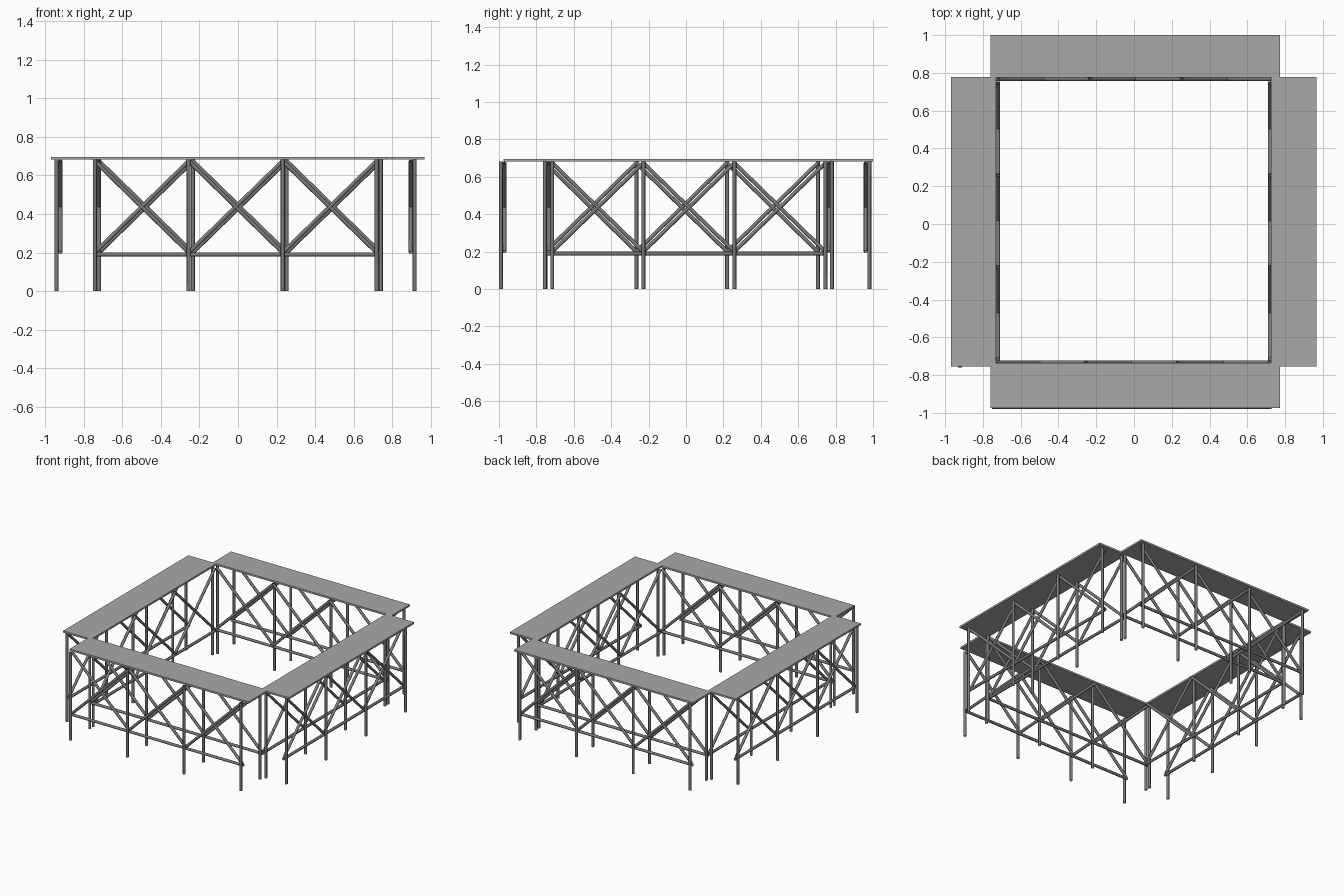
import bpy
import bmesh
from mathutils import Vector

cube = bpy.data.objects.get("Cube")
if cube:
    bpy.data.objects.remove(cube, do_unlink=True)


def material(name, value):
    mat = bpy.data.materials.new(name)
    colour = (value, value, value, 1)
    mat.diffuse_color = colour
    mat.use_nodes = True
    mat.node_tree.nodes["Principled BSDF"].inputs["Base Color"].default_value = colour
    return mat


DECK_GREY = material("light deck grey", 0.395)
PIPE_GREY = material("dark steel grey", 0.2)

TOP, RAIL_Z, DECK_THICK, PIPE = 0.682, 0.19, 0.014, 0.0105


def finish(bm, name, mat, smooth):
    mesh = bpy.data.meshes.new(name)
    bm.to_mesh(mesh)
    bm.free()
    mesh.materials.append(mat)
    for face in mesh.polygons:
        face.use_smooth = smooth
    obj = bpy.data.objects.new(name, mesh)
    bpy.context.collection.objects.link(obj)


def pipe(bm, start, end):
    """Open-ended tube between two points."""
    start, end = Vector(start), Vector(end)
    axis = end - start
    made = bmesh.ops.create_cone(bm, cap_ends=False, segments=8, radius1=PIPE,
                                 radius2=PIPE, depth=axis.length)
    turn = axis.to_track_quat('Z', 'Y')
    for v in made["verts"]:
        v.co = turn @ v.co + (start + end) / 2


def deck(name, x0, x1, y0, y1):
    bm = bmesh.new()
    bmesh.ops.create_cube(bm, size=1)
    for v in bm.verts:
        v.co = ((x0 + x1) / 2 + v.co.x * (x1 - x0),
                (y0 + y1) / 2 + v.co.y * (y1 - y0),
                TOP + (v.co.z + 0.5) * DECK_THICK)
    finish(bm, name, DECK_GREY, False)


def frame(name, along, post_at, brace_at, first, last):
    """Four posts, with a rail and crossed braces beside them."""
    def place(s, depth, z):
        return (s, depth, z) if along == 'x' else (depth, s, z)

    stops = [first + (last - first) * i / 3 for i in range(4)]
    posts, rail, braces = bmesh.new(), bmesh.new(), bmesh.new()
    for s in stops:
        pipe(posts, place(s, post_at, 0), place(s, post_at, TOP))
    pipe(rail, place(first - PIPE, brace_at, RAIL_Z),
         place(last + PIPE, brace_at, RAIL_Z))
    for a, b in zip(stops, stops[1:]):
        for low, high in ((a, b), (b, a)):
            pipe(braces, place(low, brace_at, RAIL_Z + 0.01),
                 place(high, brace_at, TOP - 0.008))
    finish(posts, name + "_posts", PIPE_GREY, True)
    finish(rail, name + "_rail", PIPE_GREY, True)
    finish(braces, name + "_braces", PIPE_GREY, True)


# Walkway decks
deck("front_deck", -0.76, 0.773, -0.975, -0.735)
deck("back_deck", -0.76, 0.773, 0.775, 1.0)
deck("right_deck", -0.97, -0.73, -0.755, 0.777)
deck("left_deck", 0.725, 0.965, -0.755, 0.777)

# Front and back supports
frame("front_outer", 'x', -0.99, -0.97, -0.742, 0.718)
frame("front_inner", 'x', -0.755, -0.733, -0.742, 0.718)
frame("back_inner", 'x', 0.78, 0.767, -0.72, 0.738)
frame("back_outer", 'x', 0.98, 0.96, -0.72, 0.738)

# Side supports
frame("right_outer", 'y', -0.94, -0.92, -0.75, 0.705)
frame("right_inner", 'y', -0.74, -0.72, -0.715, 0.745)
frame("left_outer", 'y', 0.915, 0.895, -0.715, 0.745)
frame("left_inner", 'y', 0.74, 0.72, -0.715, 0.745)
